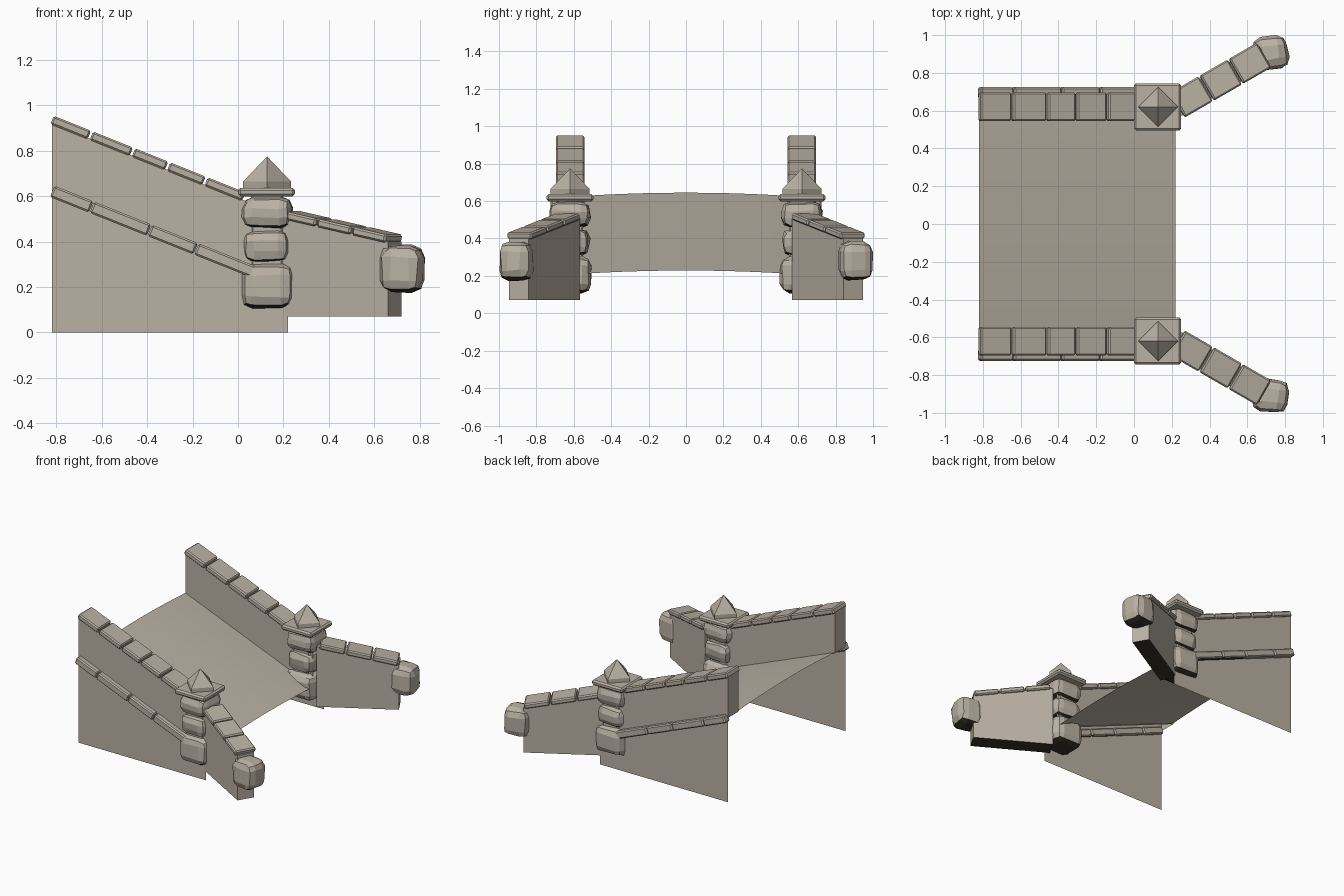
import bpy, bmesh, math, random
from mathutils import Matrix, Vector

random.seed(4)
cube = bpy.data.objects.get("Cube")
if cube:
    bpy.data.objects.remove(cube, do_unlink=True)


def material(name, colour):
    mat = bpy.data.materials.new(name)
    mat.use_nodes = True
    mat.diffuse_color = colour
    mat.node_tree.nodes["Principled BSDF"].inputs["Base Color"].default_value = colour
    return mat


stone = material("warm grey stone", (0.49, 0.44, 0.37, 1))
grime = material("dark underside", (0.035, 0.032, 0.025, 1))

BACK, FRONT = -0.82, 0.22      # ends of the ramp in x
INNER, OUTER = 0.56, 0.685     # faces of the parapet in y
SLOPE = 0.4
PILLAR = (0.128, 0.62)


def finish(name, bm, dirty=False):
    """Make the object; dirty parts get dark faces underneath."""
    bm.normal_update()
    if dirty:
        for f in bm.faces:
            f.material_index = int(f.normal.z < -0.75)
    mesh = bpy.data.meshes.new(name)
    bm.to_mesh(mesh)
    bm.free()
    mesh.materials.append(stone)
    if dirty:
        mesh.materials.append(grime)
    obj = bpy.data.objects.new(name, mesh)
    bpy.context.collection.objects.link(obj)


def block(name, centre, size, rot=None, bevel=0.008, segments=1, jitter=0.0,
          dirty=False):
    """Bevelled stone block; jitter makes it rougher."""
    bm = bmesh.new()
    bmesh.ops.create_cube(bm, size=1, matrix=Matrix.Diagonal((*size, 1)))
    bmesh.ops.bevel(bm, geom=bm.edges[:], offset=bevel, segments=segments,
                    profile=0.5, affect='EDGES')
    for v in bm.verts:
        v.co += Vector([random.uniform(-jitter, jitter) for _ in range(3)])
    if rot:
        bm.transform(rot)
    bm.transform(Matrix.Translation(centre))
    finish(name, bm, dirty)


def polygons(name, points, faces, dirty=False):
    bm = bmesh.new()
    verts = [bm.verts.new(p) for p in points]
    for f in faces:
        bm.faces.new([verts[i] for i in f])
    bmesh.ops.recalc_face_normals(bm, faces=bm.faces[:])
    finish(name, bm, dirty)


def down(x, z0):
    """Height on the ramp slope that starts at z0 at the back."""
    return z0 - SLOPE * (x - BACK)


def turn(angle, axis):
    return Matrix.Rotation(angle, 4, axis)


# Ramp deck, slightly arched across its width
N = 10
deck = []
for x in (BACK, FRONT):
    for i in range(N + 1):
        t = 2 * i / N - 1
        deck.append((x, t * INNER, down(x, 0.645) - 0.018 * t * t))
polygons("deck", deck, [(i, i + N + 1, i + N + 2, i + 1) for i in range(N)])

tilt = turn(math.atan(SLOPE), 'Y')
stretch = math.sqrt(1 + SLOPE ** 2)


def row(name, joints, y, width, z0, thick, gap, dirty_from):
    """Row of stones lying along the ramp slope, split at the joints."""
    for k, (a, b) in enumerate(zip(joints, joints[1:])):
        mid = (a + b) / 2
        block(f"{name}_{k + 1}", (mid, y, down(mid, z0)),
              ((b - a) * stretch - gap, width, thick), tilt,
              dirty=mid > dirty_from)


for side, s in (("left", 1), ("right", -1)):
    # Parapet: the outer face reaches the ground, the inner one the deck
    pts = []
    for x in (BACK, FRONT):
        pts += [(x, s * OUTER, 0), (x, s * OUTER, down(x, 0.62)),
                (x, s * OUTER, down(x, 0.92)), (x, s * INNER, down(x, 0.92)),
                (x, s * INNER, down(x, 0.62))]
    wall = [(i, i + 1, i + 6, i + 5) for i in range(4)]
    polygons(f"parapet_{side}", pts, wall + [(1, 4, 3, 2)])

    row(f"coping_stone_{side}", (-0.823, -0.65, -0.465, -0.31, -0.145, 0.03),
        s * 0.62, 0.152, 0.936, 0.04, 0.01, 1)
    row(f"band_stone_{side}", (-0.82, -0.645, -0.39, -0.185, 0.13),
        s * 0.695, 0.058, 0.622, 0.053, 0.004, -0.3)

    # Pillar of stacked boulders
    px, py = PILLAR[0], s * PILLAR[1]
    block(f"pillar_core_{side}", (px, py, 0.4), (0.14, 0.14, 0.42))
    for k, (z, h, w) in enumerate(((0.205, 0.195, 0.228), (0.38, 0.145, 0.205),
                                   (0.527, 0.138, 0.218))):
        block(f"pillar_boulder_{side}_{k + 1}", (px, py, z), (w, w, h),
              turn(random.uniform(-0.06, 0.06), 'Z'), 0.05, 2, 0.005, True)

    # Capital slab with a pointed finial
    block(f"pillar_slab_{side}", (px - 0.003, py, 0.618), (0.25, 0.25, 0.038),
          bevel=0.011)
    r = 0.105
    ring = [(px + r, py), (px, py + r), (px - r, py), (px, py - r)]
    polygons(f"pillar_finial_{side}",
             [(*p, 0.63) for p in ring] + [(*p, 0.665) for p in ring]
             + [(px, py, 0.775)],
             [(i, (i + 1) % 4, (i + 1) % 4 + 4, i + 4) for i in range(4)]
             + [(i + 4, (i + 1) % 4 + 4, 8) for i in range(4)])

    # Splayed wing wall
    angle = s * math.radians(30)
    along = Vector((math.cos(angle), math.sin(angle), 0))
    across = Vector((-along.y, along.x, 0))
    end = Vector((0.69, s * 0.895, 0))
    fall, length = 0.2, 0.55
    pts = []
    for d, top in ((length, 0.40 + fall * length), (0, 0.40)):
        for w, z in ((-0.06, 0.07), (0.06, 0.07), (0.06, top), (-0.06, top)):
            pts.append(end - along * d + across * w + Vector((0, 0, z)))
    polygons(f"wing_wall_{side}", pts,
             [(0, 1, 2, 3), (4, 5, 6, 7)]
             + [(i, (i + 1) % 4, (i + 1) % 4 + 4, i + 4) for i in range(4)], True)
    for k in range(3):
        d = 0.445 - 0.178 * k
        c = end - along * d + Vector((0, 0, 0.412 + fall * d))
        block(f"wing_coping_{side}_{k + 1}", c, (0.172, 0.152, 0.036),
              turn(angle, 'Z') @ turn(math.atan(fall), 'Y'))

    # Boulder at the end of the wing
    block(f"end_boulder_{side}", (0.723, s * 0.907, 0.28), (0.185, 0.175, 0.205),
          turn(s * 0.15, 'Z'), 0.052, 2, 0.005, True)
